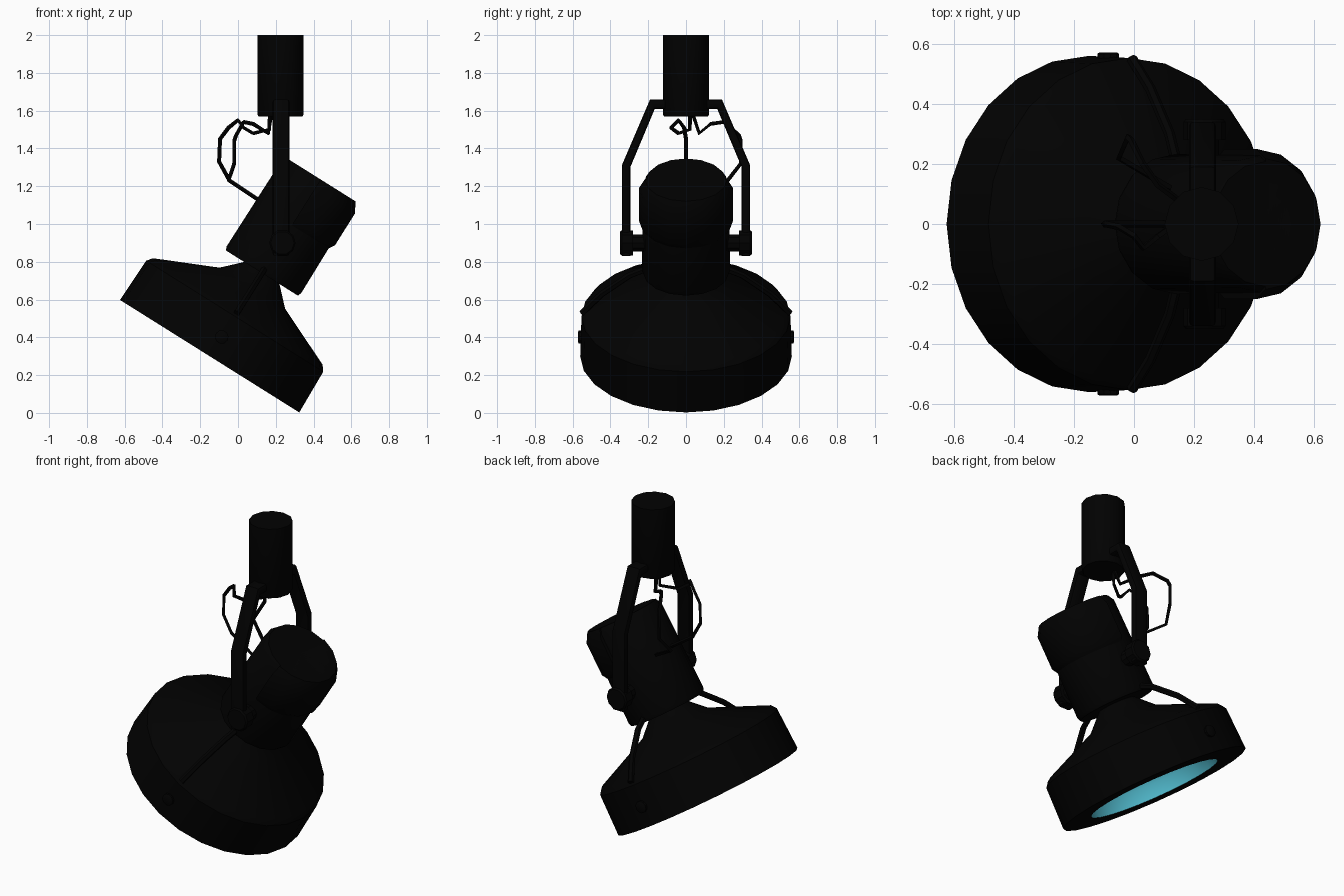
import bpy, bmesh, math
from mathutils import Matrix, Vector

cube = bpy.data.objects.get("Cube")
if cube:
    bpy.data.objects.remove(cube, do_unlink=True)


def material(name, colour):
    mat = bpy.data.materials.new(name)
    mat.use_nodes = True
    mat.diffuse_color = (*colour, 1)
    node = next(n for n in mat.node_tree.nodes if n.type == 'BSDF_PRINCIPLED')
    node.inputs["Base Color"].default_value = (*colour, 1)
    return mat


BLACK = material("matte black", (0.0004, 0.0004, 0.0004))
CYAN = material("cyan reflector", (0.09, 0.53, 0.66))

# Frame of the tilted lamp head: origin at the shade rim, z along its axis
HEAD = Matrix.Translation((-0.15, 0, 0.3)) @ Matrix.Rotation(math.radians(32.1), 4, 'Y')


def finish(name, bm, matrix, mat=BLACK):
    bmesh.ops.recalc_face_normals(bm, faces=bm.faces)
    bm.transform(matrix)
    mesh = bpy.data.meshes.new(name)
    bm.to_mesh(mesh)
    bm.free()
    place(name, mesh, mat)


def place(name, mesh, mat=BLACK):
    mesh.materials.clear()
    mesh.materials.append(mat)
    obj = bpy.data.objects.new(name, mesh)
    bpy.context.collection.objects.link(obj)
    bpy.ops.object.select_all(action='DESELECT')
    obj.select_set(True)
    bpy.context.view_layer.objects.active = obj
    bpy.ops.object.shade_smooth_by_angle(angle=math.radians(35))


def lathe(name, profile, sides, matrix, mat=BLACK, start=0.0, sweep=math.tau, bottom=True):
    """Turn (radius, height) points round z and cap the ends."""
    bm = bmesh.new()
    full = sweep > 6.28
    steps = sides if full else sides + 1
    rings = []
    for i in range(steps):
        a = start + sweep * i / sides
        rings.append([bm.verts.new((r * math.cos(a), r * math.sin(a), h)) for r, h in profile])
    for i in range(sides):
        a, b = rings[i], rings[(i + 1) % steps]
        for j in range(len(profile) - 1):
            bm.faces.new((a[j], b[j], b[j + 1], a[j + 1]))
    if bottom:
        bm.faces.new([r[0] for r in rings])
    bm.faces.new([r[-1] for r in rings])
    if not full:
        bm.faces.new(rings[0])
        bm.faces.new(rings[-1])
    finish(name, bm, matrix, mat)


def tube(name, points, radius, matrix=Matrix(), resolution=0):
    curve = bpy.data.curves.new(name, 'CURVE')
    curve.dimensions = '3D'
    curve.bevel_depth = radius
    curve.bevel_resolution = resolution
    curve.use_fill_caps = True
    spline = curve.splines.new('POLY')
    spline.points.add(len(points) - 1)
    for p, co in zip(spline.points, points):
        p.co = (*(matrix @ Vector(co)), 1)
    temp = bpy.data.objects.new(name + "_path", curve)
    bpy.context.collection.objects.link(temp)
    bpy.context.view_layer.update()
    mesh = bpy.data.meshes.new_from_object(temp.evaluated_get(bpy.context.evaluated_depsgraph_get()))
    bpy.data.objects.remove(temp, do_unlink=True)
    place(name, mesh)


# Shade, open below inside a flat lip, with a bowl reflector behind the opening
lathe("shade", [(0.39, 0), (0.56, 0), (0.553, 0.25), (0.53, 0.28),
                (0.205, 0.425), (0.13, 0.50), (0.09, 0.54)], 24, HEAD, bottom=False)
lathe("reflector", [(0.39, 0.001), (0.385, 0.08), (0.345, 0.15), (0.24, 0.21), (0.10, 0.235)],
      24, HEAD, CYAN, bottom=False)

# Lamp housing and the raised half jacket on its outer side
lathe("housing", [(0.225, 0.52), (0.233, 0.54), (0.228, 1.07), (0.208, 1.105)], 16, HEAD)
lathe("housing_jacket", [(0, 0.81), (0.225, 0.81), (0.25, 0.85), (0.25, 1.05), (0.218, 1.105), (0, 1.105)],
      8, HEAD, start=-math.pi / 2, sweep=math.pi)

# Ceiling post
lathe("post", [(0.117, 1.57), (0.123, 1.58), (0.123, 2.0)], 12, Matrix.Translation((0.225, 0, 0)))

# Fork bracket: half outline mirrored, extruded along x, long edges rounded
half = [(0.19, 1.66), (0.34, 1.31), (0.34, 0.83), (0.295, 0.83), (0.295, 1.30), (0.165, 1.61)]
outline = half + [(-y, z) for y, z in reversed(half)]
bm = bmesh.new()
face = bm.faces.new([bm.verts.new((0.183, y, z)) for y, z in outline])
extruded = bmesh.ops.extrude_face_region(bm, geom=[face])
bmesh.ops.translate(bm, vec=(0.09, 0, 0),
                    verts=[v for v in extruded["geom"] if isinstance(v, bmesh.types.BMVert)])
long_edges = [e for e in bm.edges if abs(e.verts[0].co.x - e.verts[1].co.x) < 0.01]
bmesh.ops.bevel(bm, geom=long_edges, offset=0.015, segments=2, profile=0.5, affect='EDGES')
finish("fork_bracket", bm, Matrix())

# Paired side fittings
for side, label in ((1, "left"), (-1, "right")):
    turn = Matrix.Rotation(-side * math.pi / 2, 4, 'X')
    pivot = Matrix.Translation((0.235, 0, 0.9)) @ turn
    lathe(label + "_pivot_shaft", [(0.048, 0.19), (0.048, 0.30)], 10, pivot)
    lathe(label + "_pivot_knob", [(0.07, 0.28), (0.07, 0.34), (0.062, 0.35)], 10, pivot)
    pin = HEAD @ Matrix.Translation((0, 0, 0.12)) @ turn
    lathe(label + "_shade_pin", [(0.036, 0.53), (0.036, 0.567), (0.028, 0.572)], 10, pin)
    tube(label + "_shade_strut",
         [(0, side * r, h) for r, h in ((0.18, 0.56), (0.30, 0.505), (0.45, 0.385), (0.55, 0.27))],
         0.018, HEAD, 1)

# Two loose supply cables between post and housing
tube("inner_cable", [(0.17, 0.02, 1.60), (0.165, 0.02, 1.50), (0.08, -0.04, 1.48), (0.03, -0.08, 1.51),
                     (0.0, -0.04, 1.55), (-0.05, -0.01, 1.51), (-0.095, 0, 1.45), (-0.10, 0, 1.33),
                     (-0.045, 0, 1.23), (0.12, 0, 1.12)], 0.011)
tube("outer_cable", [(0.18, 0.03, 1.60), (0.16, 0.07, 1.48), (0.08, 0.13, 1.53), (0.03, 0.20, 1.54),
                     (-0.01, 0.28, 1.47), (-0.02, 0.29, 1.44), (-0.02, 0.29, 1.32),
                     (-0.05, 0.22, 1.23), (0.12, 0.12, 1.12)], 0.011)
